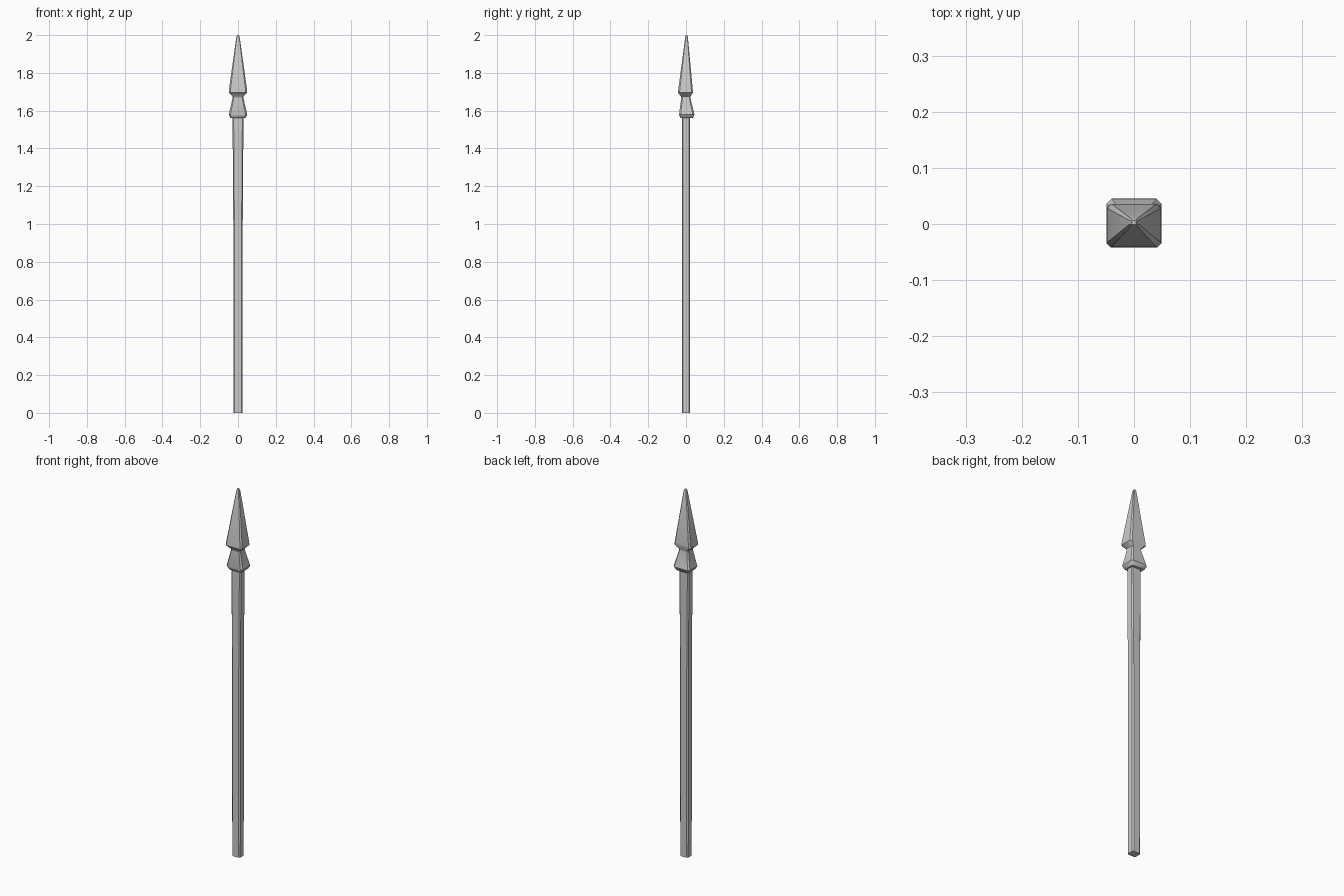
import bpy, bmesh

if "Cube" in bpy.data.objects:
    bpy.data.objects.remove(bpy.data.objects["Cube"])


def ring(z, x, y0, y1, c):
    """Eight-point rectangle with chamfered corners at height z."""
    return [(x - c, y0, z), (x, y0 + c, z), (x, y1 - c, z), (x - c, y1, z),
            (c - x, y1, z), (-x, y1 - c, z), (-x, y0 + c, z), (c - x, y0, z)]


def loft(name, sections):
    """Skin a stack of chamfered sections and cap both ends."""
    bm = bmesh.new()
    loops = [[bm.verts.new(p) for p in ring(*s)] for s in sections]
    for a, b in zip(loops, loops[1:]):
        for i in range(8):
            j = (i + 1) % 8
            bm.faces.new((a[i], a[j], b[j], b[i]))
    bm.faces.new(loops[0][::-1])
    bm.faces.new(loops[-1])
    bmesh.ops.recalc_face_normals(bm, faces=bm.faces)
    mesh = bpy.data.meshes.new(name)
    bm.to_mesh(mesh)
    bm.free()
    obj = bpy.data.objects.new(name, mesh)
    bpy.context.collection.objects.link(obj)
    bpy.ops.object.select_all(action='DESELECT')
    obj.select_set(True)
    bpy.context.view_layer.objects.active = obj
    bpy.ops.object.shade_smooth_by_angle(angle=0.6)


# Shaft: square pole, widening slightly towards the head
loft("shaft", [
    (0.0, 0.024, -0.021, 0.021, 0.006),
    (1.0, 0.025, -0.021, 0.021, 0.006),
    (1.57, 0.029, -0.021, 0.021, 0.006),
])

# Spearhead: flared collar, narrow waist, tapering blade
loft("spearhead", [
    (1.56, 0.036, -0.026, 0.034, 0.007),
    (1.565, 0.041, -0.031, 0.038, 0.008),
    (1.58, 0.049, -0.037, 0.045, 0.009),
    (1.665, 0.029, -0.025, 0.024, 0.006),
    (1.675, 0.029, -0.026, 0.024, 0.006),
    (1.695, 0.049, -0.042, 0.036, 0.008),
    (1.71, 0.048, -0.041, 0.036, 0.008),
    (1.99, 0.009, -0.004, 0.010, 0.003),
    (2.0, 0.004, -0.001, 0.006, 0.001),
])
